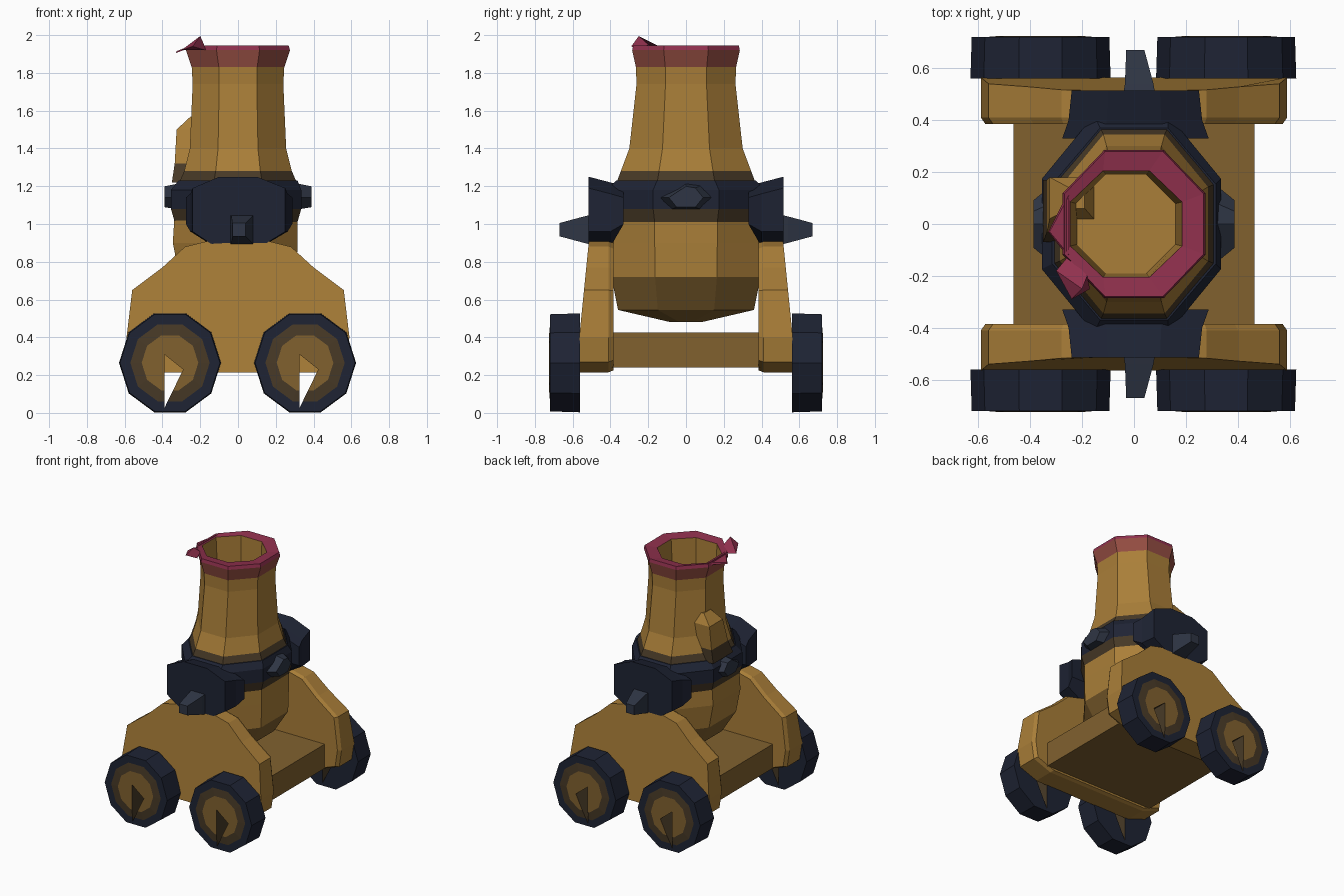
import bpy, bmesh
from math import cos, sin, pi

if "Cube" in bpy.data.objects:
    bpy.data.objects.remove(bpy.data.objects["Cube"])


def material(name, r, g, b):
    m = bpy.data.materials.new(name)
    m.diffuse_color = (r, g, b, 1)
    m.use_nodes = True
    m.node_tree.nodes["Principled BSDF"].inputs["Base Color"].default_value = m.diffuse_color
    return m


TAN = material("tan", 0.40, 0.21, 0.04)
BROWN = material("brown", 0.22, 0.12, 0.028)
DUSK = material("dusk", 0.065, 0.042, 0.02)
NAVY = material("navy", 0.013, 0.017, 0.034)
STEEL = material("steel", 0.028, 0.036, 0.058)
ROSE = material("rose", 0.30, 0.075, 0.055)
PINK = material("pink", 0.28, 0.03, 0.075)


def loft(name, loops, mats):
    """Skin a row of equal-length loops, one material per band, capped at both ends."""
    bm = bmesh.new()
    rows = [[bm.verts.new(p) for p in loop] for loop in loops]
    n = len(rows[0])
    slots = list(dict.fromkeys(mats))
    for a, b, m in zip(rows, rows[1:], mats):
        for i in range(n):
            j = (i + 1) % n
            bm.faces.new((a[i], a[j], b[j], b[i])).material_index = slots.index(m)
    bm.faces.new(rows[0]).material_index = slots.index(mats[0])
    bm.faces.new(rows[-1]).material_index = slots.index(mats[-1])
    bmesh.ops.recalc_face_normals(bm, faces=bm.faces)
    me = bpy.data.meshes.new(name)
    bm.to_mesh(me)
    bm.free()
    for m in slots:
        me.materials.append(m)
    ob = bpy.data.objects.new(name, me)
    bpy.context.collection.objects.link(ob)
    return ob


def ring(z, rx, ry, cx=0.0, n=8, cy=0.0):
    """Horizontal ring with flats facing the axes; rx, ry reach the flats."""
    k = 1 / cos(pi / n)
    return [(cx + k * rx * cos((i + .5) * 2 * pi / n),
             cy + k * ry * sin((i + .5) * 2 * pi / n), z) for i in range(n)]


def upright(points, y):
    """Turn an (x, z) profile into a loop at depth y."""
    return [(x, y, z) for x, z in points]


def rect(w, h, cx, cz):
    return [(cx - w, cz - h), (cx + w, cz - h), (cx + w, cz + h), (cx - w, cz + h)]


# Rounded breech, dark band below the barrel
loft("breech", [ring(.48, .08, .08), ring(.545, .20, .36), ring(.72, .31, .395),
                ring(.90, .33, .40, -.015), ring(1.06, .325, .40, -.01)],
     [BROWN, BROWN, TAN, TAN])
loft("breech_band", [ring(1.01, .325, .40, -.01), ring(1.08, .345, .42, -.01),
                     ring(1.18, .345, .42, -.01), ring(1.23, .315, .37)], [DUSK, NAVY, NAVY])

# Barrel with flared pink lip and hollow bore
loft("barrel", [ring(1.20, .32, .375), ring(1.28, .285, .345), ring(1.40, .255, .30),
                ring(1.74, .24, .262), ring(1.83, .245, .265), ring(1.92, .275, .285),
                ring(1.945, .268, .28, 0), ring(1.935, .215, .205, -.03),
                ring(1.50, .19, .19, -.03)],
     [DUSK, TAN, TAN, TAN, ROSE, PINK, PINK, TAN])

# Torn flaps on the lip and bump on the left of the barrel
loft("lip_flap", [[(-.30, -.18, 1.92), (-.24, -.29, 1.94), (-.20, -.25, 1.995)],
                  [(-.25, -.12, 1.93), (-.17, -.25, 1.92), (-.18, -.20, 1.95)]], [PINK])
loft("lip_tear", [[(-.26, -.12, 1.93), (-.33, -.03, 1.905), (-.26, .11, 1.93)],
                  [(-.25, -.12, 1.945), (-.325, -.03, 1.915), (-.25, .11, 1.945)]], [PINK])
loft("barrel_bump", [ring(1.22, .10, .12, -.25, 4, .05), ring(1.32, .085, .10, -.25, 4, .07),
                     ring(1.50, .085, .08, -.24, 4, .10), ring(1.57, .03, .04, -.22, 4, .10)],
     [DUSK, TAN, TAN])

# Hexagonal knobs on both sides of the band
HEX = [(-.13, 1.14), (-.07, 1.08), (.07, 1.08), (.13, 1.14), (.07, 1.20), (-.0, 1.21)]
for s, side in ((-1, "left"), (1, "right")):
    loft(side + "_band_knob",
         [[(s * .30, y * 1.25, 1.14 + (z - 1.14) * 1.1) for y, z in HEX],
          [(s * .388, y * .7, 1.14 + (z - 1.14) * .85) for y, z in HEX]], [STEEL])

# Base plate of the carriage
loft("base_plate", [[(-.465, -.42, z), (.465, -.42, z), (.465, .42, z), (-.465, .42, z)]
                    for z in (.24, .425)], [BROWN])

# Cheeks, trunnion blocks and pegs at front and back
half = [(.42, .215), (.57, .27), (.59, .40), (.56, .65), (.40, .77), (.28, .88), (.12, .92)]
CHEEK = half + [(-x, z) for x, z in reversed(half)]
BLOCK = [(-.24, 1.19), (-.10, 1.25), (.10, 1.25), (.25, 1.19),
         (.25, .96), (.12, .88), (-.12, .88), (-.24, .96)]


def slim(points, f):
    return [(x * f, .55 + (z - .55) * f) for x, z in points]


def wheel_loop(cx, y, r):
    return [(cx + r * cos(i * pi / 5), y, .265 + 1.02 * r * sin(i * pi / 5)) for i in range(10)]


def wheel(name, cx, s):
    ob = loft(name, [wheel_loop(cx, s * y, r) for y, r in
                     ((.725, .07), (.725, .15), (.72, .21), (.72, .265), (.56, .27), (.56, .12))],
              [BROWN, DUSK, NAVY, NAVY, NAVY])
    # Wedge-shaped slot through the disc
    slot = [(cx - .03, .025), (cx + .07, .23), (cx - .03, .31)]
    cutter = loft("slot_cutter", [upright(slot, s * .5), upright(slot, s * .8)], [DUSK])
    cutter.hide_render = True
    mod = ob.modifiers.new("slot", 'BOOLEAN')
    mod.operation = 'DIFFERENCE'
    mod.solver = 'EXACT'
    mod.object = cutter
    bpy.context.view_layer.objects.active = ob
    bpy.ops.object.modifier_apply(modifier="slot")
    bpy.data.objects.remove(cutter)


for s, end in ((-1, "front"), (1, "back")):
    # Cheek is thick low down and leans in slightly at the top
    lean = [(x, s * (.565 - .05 * max(0, z - .4) / .5), z) for x, z in CHEEK]
    loft(end + "_cheek", [upright(slim(CHEEK, .97), s * .385), upright(CHEEK, s * .41), lean],
         [TAN, TAN])
    loft(end + "_trunnion_block",
         [upright([(x * 1.15, z - .05 if z > 1.1 else max(z, 1.0)) for x, z in BLOCK], s * .33),
          upright([(x * 1.05, z - .03 if z > 1.1 else z) for x, z in BLOCK], s * .40),
          upright(BLOCK, s * .515)], [NAVY, NAVY])
    loft(end + "_peg", [upright(rect(.065, .085, .02, .97), s * .48),
                        upright(rect(.055, .07, .02, .97), s * .54),
                        upright(rect(.035, .035, .005, .97), s * .67)], [STEEL, STEEL])
    wheel(end + "_left_wheel", -.36, s)
    wheel(end + "_right_wheel", .355, s)
